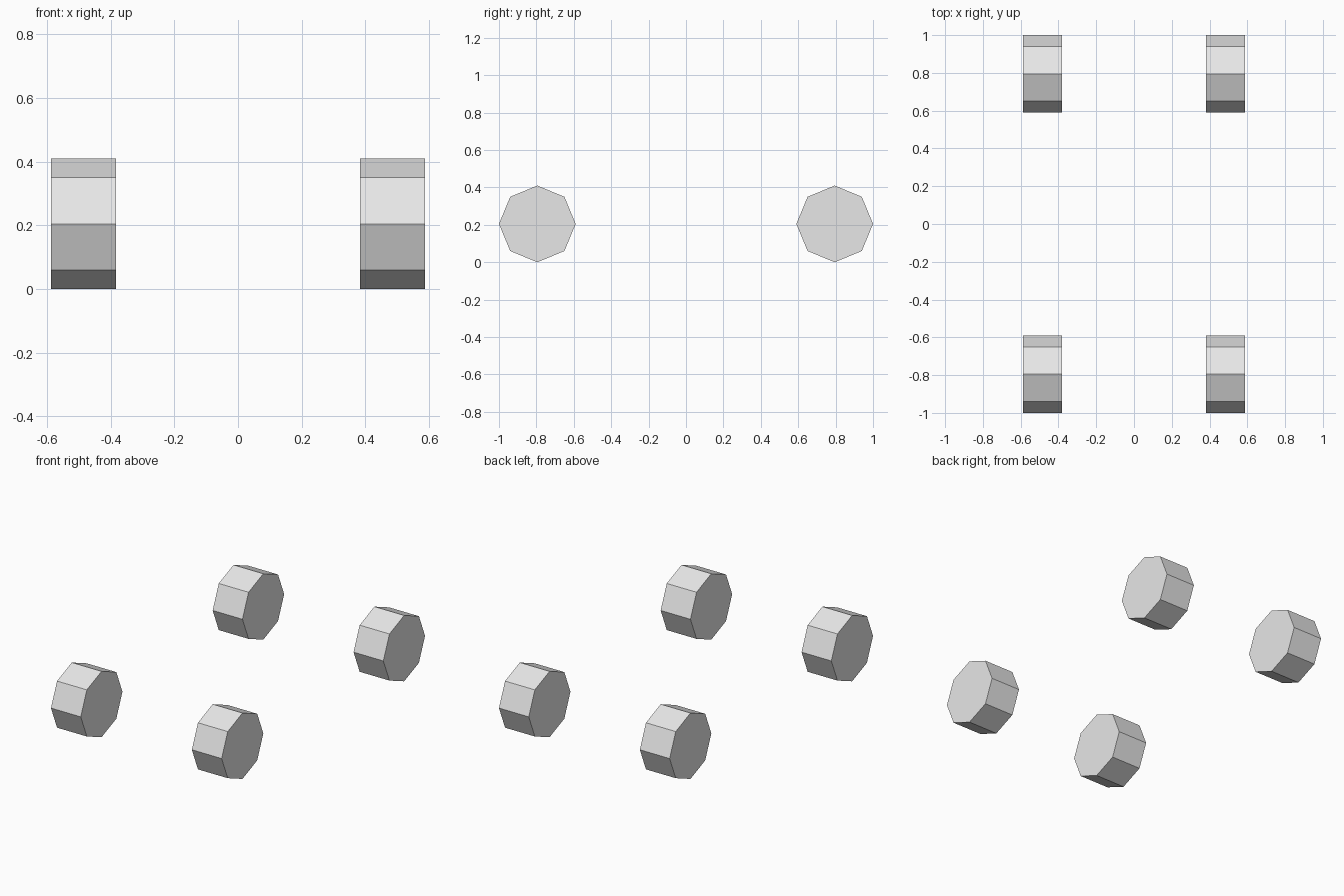
import bpy
import math

cube = bpy.data.objects.get("Cube")
if cube:
    bpy.data.objects.remove(cube, do_unlink=True)

RADIUS = 0.205
WIDTH = 0.205
TRACK = 0.485   # sideways distance of wheel centres
AXLE = 0.795    # lengthwise distance of wheel centres

# Plain grey for every wheel
grey = bpy.data.materials.new("light_grey")
grey.use_nodes = True
colour = (0.8, 0.8, 0.8, 1)
grey.diffuse_color = colour
grey.node_tree.nodes["Principled BSDF"].inputs["Base Color"].default_value = colour


def add_wheel(name, x, y):
    """Eight-sided wheel on a sideways axle, standing on one corner edge."""
    bpy.ops.mesh.primitive_cylinder_add(
        vertices=8, radius=RADIUS, depth=WIDTH,
        location=(x, y, RADIUS), rotation=(0, math.pi / 2, 0))
    wheel = bpy.context.object
    wheel.name = name
    wheel.data.materials.append(grey)


# Four wheels, one at each corner
for end, y in (("front", -AXLE), ("back", AXLE)):
    for side, x in (("left", TRACK), ("right", -TRACK)):
        add_wheel(f"{end}_{side}_wheel", x, y)
